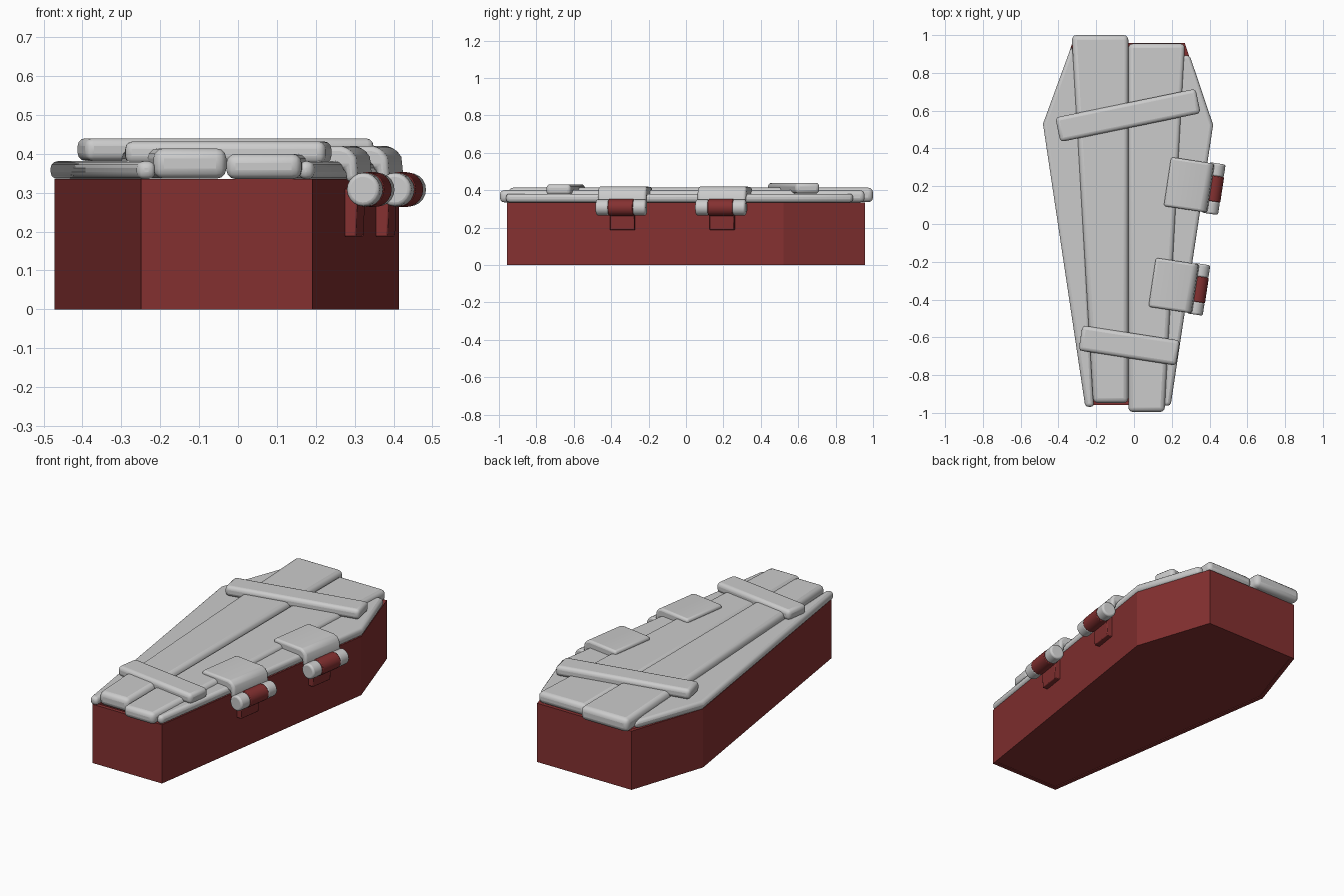
import bpy, bmesh, math
from mathutils import Matrix

if "Cube" in bpy.data.objects:
    bpy.data.objects.remove(bpy.data.objects["Cube"])

red = bpy.data.materials.new("red_paint")
red.diffuse_color = (0.23, 0.03, 0.03, 1)
red.use_nodes = True
red.node_tree.nodes["Principled BSDF"].inputs["Base Color"].default_value = red.diffuse_color


def finish(name, bm, mat=None, bevel=0, segments=3, matrix=None):
    bmesh.ops.recalc_face_normals(bm, faces=bm.faces)
    me = bpy.data.meshes.new(name)
    bm.to_mesh(me)
    bm.free()
    ob = bpy.data.objects.new(name, me)
    bpy.context.collection.objects.link(ob)
    if matrix:
        ob.matrix_world = matrix
    if mat:
        me.materials.append(mat)
    if bevel:
        b = ob.modifiers.new("bevel", 'BEVEL')
        b.width, b.segments, b.limit_method = bevel, segments, 'ANGLE'
        b.angle_limit = math.radians(35)
        bpy.ops.object.select_all(action='DESELECT')
        ob.select_set(True)
        bpy.context.view_layer.objects.active = ob
        bpy.ops.object.shade_smooth_by_angle(angle=math.radians(40))
    return ob


def prism(name, outline, lo, hi, axis='z', **kw):
    """Extrude a 2D outline along z (points are x, y) or along y (points are x, z)."""
    bm = bmesh.new()
    place = (lambda a, b, h: (a, b, h)) if axis == 'z' else (lambda a, b, h: (a, h, b))
    bottom = [bm.verts.new(place(a, b, lo)) for a, b in outline]
    top = [bm.verts.new(place(a, b, hi)) for a, b in outline]
    bm.faces.new(bottom)
    bm.faces.new(top)
    n = len(outline)
    for i in range(n):
        j = (i + 1) % n
        bm.faces.new((bottom[i], bottom[j], top[j], top[i]))
    return finish(name, bm, **kw)


def block(name, center, size, angle, **kw):
    x, y = size[0] / 2, size[1] / 2
    m = Matrix.Translation(center) @ Matrix.Rotation(math.radians(angle), 4, 'Z')
    return prism(name, [(-x, -y), (x, -y), (x, y), (-x, y)],
                 -size[2] / 2, size[2] / 2, matrix=m, **kw)


# Hollow tapered box: walls and slightly recessed floor
CX = -0.029
half = [(0.22, -0.958), (0.443, 0.52), (0.298, 0.958)]
shape = [(CX + x, y) for x, y in half] + [(CX - x, y) for x, y in reversed(half)]
bm = bmesh.new()
low = [bm.verts.new((x, y, 0)) for x, y in shape]
high = [bm.verts.new((x, y, 0.335)) for x, y in shape]
for i in range(6):
    j = (i + 1) % 6
    bm.faces.new((low[i], low[j], high[j], high[i]))
walls = bpy.data.meshes.new("box_walls")
bm.to_mesh(walls)
bm.free()
walls.materials.append(red)
box = bpy.data.objects.new("box_walls", walls)
bpy.context.collection.objects.link(box)
sol = box.modifiers.new("thickness", 'SOLIDIFY')
sol.thickness, sol.offset, sol.use_even_offset = 0.022, -1, True
prism("box_floor", [(CX + (x - CX) * 0.96, y * 0.99) for x, y in shape],
      0.004, 0.03, mat=red)

# Lid planks
prism("lid_side_left", [(-0.258, -0.968), (-0.212, -0.968), (-0.295, 0.80),
                        (-0.33, 0.945), (-0.482, 0.53)], 0.335, 0.381, bevel=0.018)
prism("lid_side_right", [(0.155, -0.962), (0.194, -0.962), (0.419, 0.525),
                         (0.295, 0.893), (0.24, 0.893)], 0.335, 0.381, bevel=0.018)
prism("lid_plank_left", [(-0.216, -0.948), (-0.03, -0.948), (-0.03, 1.0),
                         (-0.33, 1.0)], 0.336, 0.414, bevel=0.026)
prism("lid_plank_right", [(-0.03, -0.995), (0.162, -0.995), (0.27, 0.955),
                          (-0.03, 0.955)], 0.335, 0.4, bevel=0.024)

# Crooked crossbars
block("crossbar_upper", (-0.032, 0.575, 0.411), (0.758, 0.132, 0.058), 11.6, bevel=0.02)
block("crossbar_lower", (-0.025, -0.643, 0.403), (0.522, 0.134, 0.058), -8.8, bevel=0.02)

# Hinges, each in a frame aligned with the right wall
strap = [(-0.19, 0.418), (0.0, 0.42), (0.022, 0.413), (0.038, 0.392), (0.044, 0.335),
         (0.014, 0.325), (0.01, 0.362), (-0.19, 0.368)]


def knuckle(name, m, v, length, radius, **kw):
    bm = bmesh.new()
    bmesh.ops.create_cone(bm, cap_ends=True, segments=20, radius1=radius, radius2=radius,
                          depth=length, matrix=Matrix.Translation((0.058, v, 0.308))
                          @ Matrix.Rotation(math.pi / 2, 4, 'X'))
    finish(name, bm, matrix=m, **kw)


for tag, x, y in (("lower", 0.284, -0.337), ("upper", 0.365, 0.196)):
    m = Matrix.Translation((x, y, 0)) @ Matrix.Rotation(math.radians(-8.6), 4, 'Z')
    prism("hinge_strap_" + tag, strap, -0.131, 0.131, axis='y', bevel=0.013, matrix=m)
    for side, s in (("front", -1), ("back", 1)):
        knuckle(f"hinge_knuckle_{tag}_{side}", m, s * 0.1, 0.07, 0.043, bevel=0.01)
    knuckle("hinge_barrel_" + tag, m, 0, 0.135, 0.045, mat=red, bevel=0.004, segments=2)
    prism("hinge_leaf_" + tag, [(-0.01, 0.187), (0.03, 0.187), (0.034, 0.31), (-0.01, 0.31)],
          -0.066, 0.066, axis='y', mat=red, bevel=0.004, segments=2, matrix=m)
